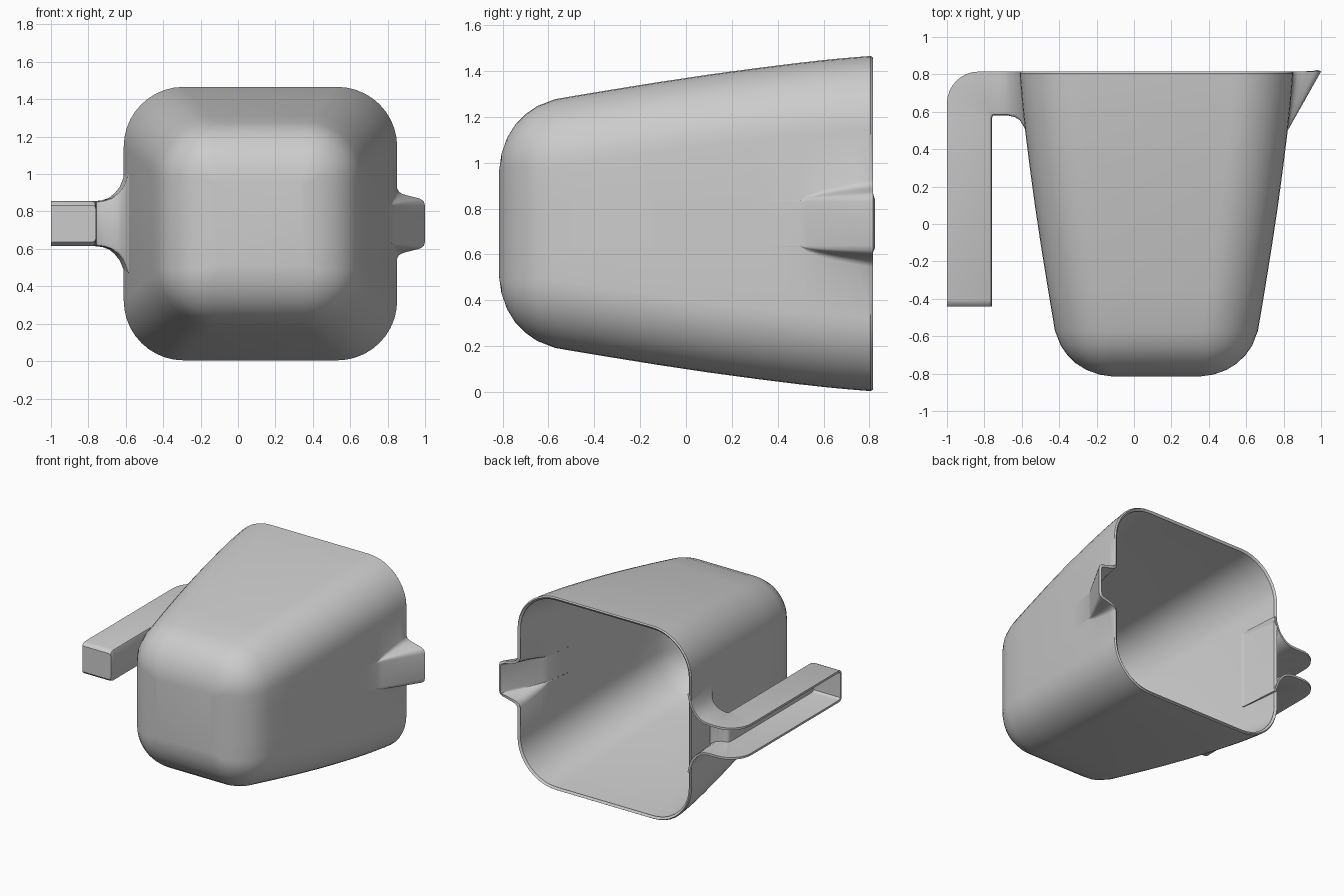
import bpy, bmesh
from math import sin, cos, pi

if "Cube" in bpy.data.objects:
    bpy.data.objects.remove(bpy.data.objects["Cube"])

CX, CZ = 0.12, 0.735          # axis of the cup, which runs along y


def loft(name, rings, closed, thickness):
    """Skin a list of rings, cap the -y end, then thicken inward."""
    bm = bmesh.new()
    rows = [[bm.verts.new(p) for p in ring] for ring in rings]
    n = len(rows[0])
    for a, b in zip(rows, rows[1:]):
        for i in range(n if closed else n - 1):
            j = (i + 1) % n
            bm.faces.new((a[i], a[j], b[j], b[i]))
    cap = bm.faces.new(rows[-1])
    bmesh.ops.recalc_face_normals(bm, faces=bm.faces)
    cap.normal_update()
    if cap.normal.y > 0:
        bmesh.ops.reverse_faces(bm, faces=bm.faces)
    mesh = bpy.data.meshes.new(name)
    bm.to_mesh(mesh)
    bm.free()
    ob = bpy.data.objects.new(name, mesh)
    bpy.context.collection.objects.link(ob)
    mod = ob.modifiers.new("wall", 'SOLIDIFY')
    mod.thickness = thickness
    mod.offset = -1
    bpy.ops.object.select_all(action='DESELECT')
    bpy.context.view_layer.objects.active = ob
    ob.select_set(True)
    bpy.ops.object.modifier_apply(modifier="wall")
    bpy.ops.object.shade_smooth_by_angle(angle=0.6)
    return ob


# Cup: rounded-square rings, with the pouring spout pulled out of the +x wall
# (y, half width)
cup_profile = [(0.815, 0.725), (0.805, 0.731), (0.74, 0.726), (0.66, 0.719),
               (0.58, 0.711), (0.53, 0.705), (0.50, 0.702), (0.30, 0.677),
               (0.10, 0.650), (-0.12, 0.617), (-0.35, 0.580), (-0.57, 0.543),
               (-0.65, 0.512), (-0.70, 0.477), (-0.745, 0.431),
               (-0.78, 0.375), (-0.805, 0.305), (-0.815, 0.235)]
# (share of spout reach, half height at the rim)
spout_section = [(0, 0.19), (0.06, 0.172), (0.18, 0.16), (0.35, 0.152),
                 (0.72, 0.138), (0.86, 0.131), (0.96, 0.118), (1, 0.095)]


def cup_ring(y, w):
    r = 0.30 + 0.02 * (y + 0.57) / 1.38 if y > -0.57 else max(0.03, w - 0.243)
    t = max(0, (y - 0.5) / 0.315)
    reach = (1.0 - CX - 0.725) * t - (w - 0.702 - 0.023 * t) * (t > 0)
    spread = max(0.1, t ** 0.5)
    half = [(w + f * reach, 0.095 + (z - 0.095) * spread)
            for f, z in spout_section]
    pts = [(x, -z) for x, z in half] + [(x, z) for x, z in reversed(half)]
    for k, (sx, sz) in enumerate([(1, 1), (-1, 1), (-1, -1), (1, -1)]):
        for i in range(11):
            a = (k + i / 10) * pi / 2
            pts.append((sx * (w - r) + r * cos(a), sz * (w - r) + r * sin(a)))
    return [(CX + x, y, CZ + z) for x, z in pts]


loft("cup_with_spout", [cup_ring(y, w) for y, w in cup_profile], True, 0.02)

# Handle: a hollow channel, open toward the outside, flared where it joins
# (web x, web y, outer x, outer y, half height)
handle_path = [(-0.572, 0.49, -0.597, 0.812, 0.30),
               (-0.592, 0.525, -0.613, 0.815, 0.245),
               (-0.61, 0.555, -0.632, 0.815, 0.197),
               (-0.638, 0.572, -0.66, 0.815, 0.162),
               (-0.675, 0.58, -0.69, 0.815, 0.138),
               (-0.715, 0.58, -0.725, 0.815, 0.125),
               (-0.752, 0.58, -0.77, 0.815, 0.12)]
R = 0.17
for i in range(9):
    a = pi / 2 * (1 + i / 8)
    handle_path.append((-0.756 - 0.0005 * i, 0.578 - 0.002 * i,
                        -1 + R + R * cos(a), 0.815 - R + R * sin(a), 0.12))
handle_path += [(-0.76, 0.54, -1, 0.54, 0.12), (-0.76, -0.405, -1, -0.405, 0.12),
                (-0.76, -0.425, -1, -0.425, 0.114),
                (-0.76, -0.44, -1, -0.44, 0.098)]


def channel(ix, iy, ox, oy, h):
    length = ((ox - ix) ** 2 + (oy - iy) ** 2) ** 0.5
    pts = []
    for d, dh in [(length, 0), (0.018, 0), (0.005, 0.005), (0, 0.018)]:
        f = d / length
        pts.append((ix + (ox - ix) * f, iy + (oy - iy) * f, h - dh))
    return ([(x, y, CZ + z) for x, y, z in pts]
            + [(x, y, CZ - z) for x, y, z in reversed(pts)])


loft("handle", [channel(*s) for s in handle_path], False, 0.016)
